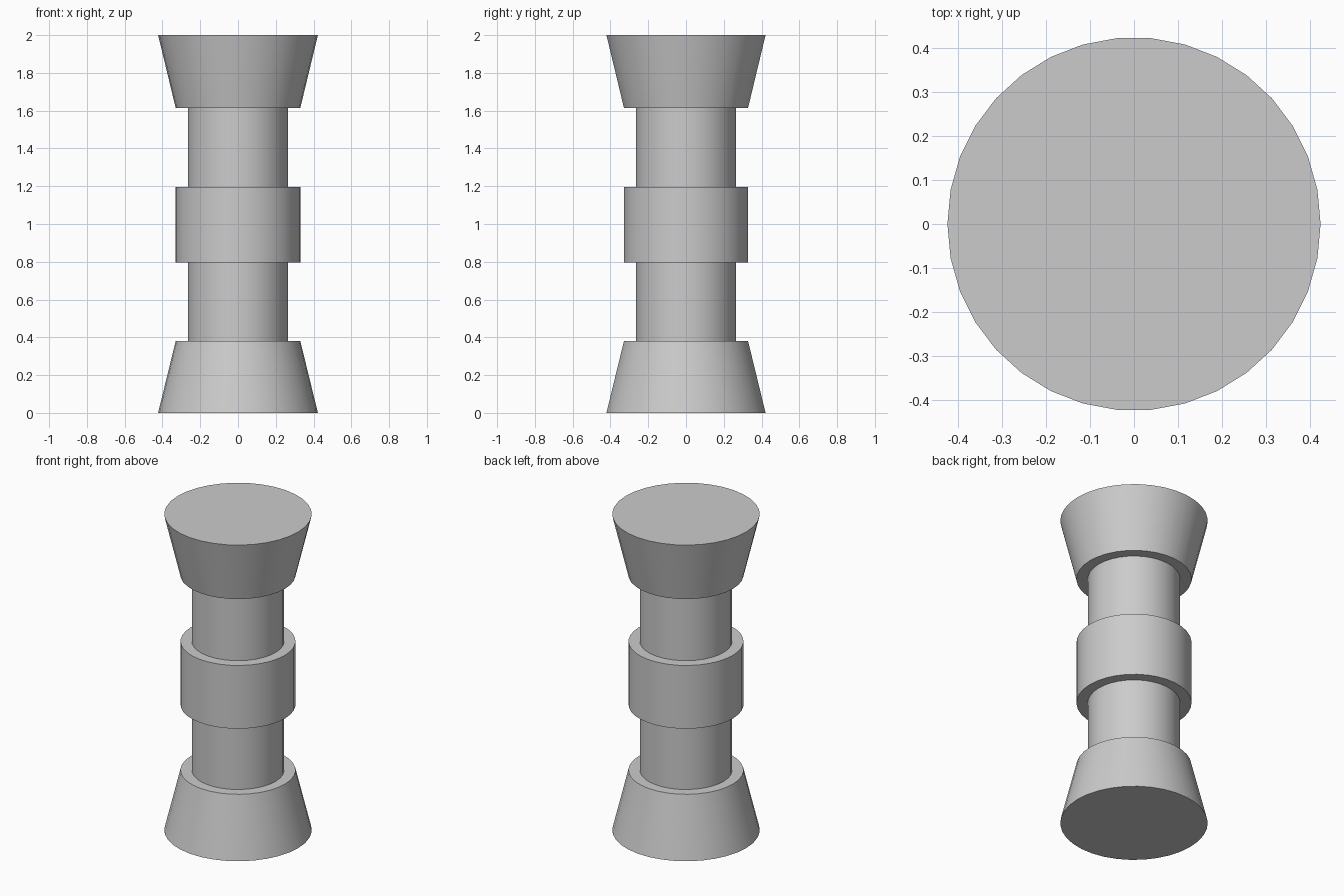
import bpy
import math

cube = bpy.data.objects.get("Cube")
if cube:
    bpy.data.objects.remove(cube, do_unlink=True)

SIDES = 34

grey = bpy.data.materials.new("plain grey")
grey.use_nodes = True
colour = (0.6, 0.6, 0.6, 1)
grey.diffuse_color = colour
grey.node_tree.nodes["Principled BSDF"].inputs["Base Color"].default_value = colour


def drum(name, z0, z1, r0, r1):
    """Closed round part from z0 to z1, with a corner on the x axis."""
    bpy.ops.mesh.primitive_cone_add(
        vertices=SIDES, radius1=r0, radius2=r1, depth=z1 - z0,
        location=(0, 0, (z0 + z1) / 2))
    obj = bpy.context.object
    obj.name = name
    # Bring a corner onto the x axis
    for v in obj.data.vertices:
        v.co.x, v.co.y = v.co.y, -v.co.x
    obj.data.materials.append(grey)
    bpy.ops.object.shade_smooth_by_angle(angle=math.radians(30))
    return obj


FLARE, COLLAR, NECK = 0.423, 0.33, 0.265

# Flared foot and head
drum("flared_foot", 0, 0.38, FLARE, COLLAR)
drum("flared_head", 1.615, 2, COLLAR, FLARE)

# Necks on either side of the middle ring
drum("lower_neck", 0.38, 0.795, NECK, NECK)
drum("upper_neck", 1.195, 1.615, NECK, NECK)
drum("middle_ring", 0.795, 1.195, COLLAR, COLLAR)
